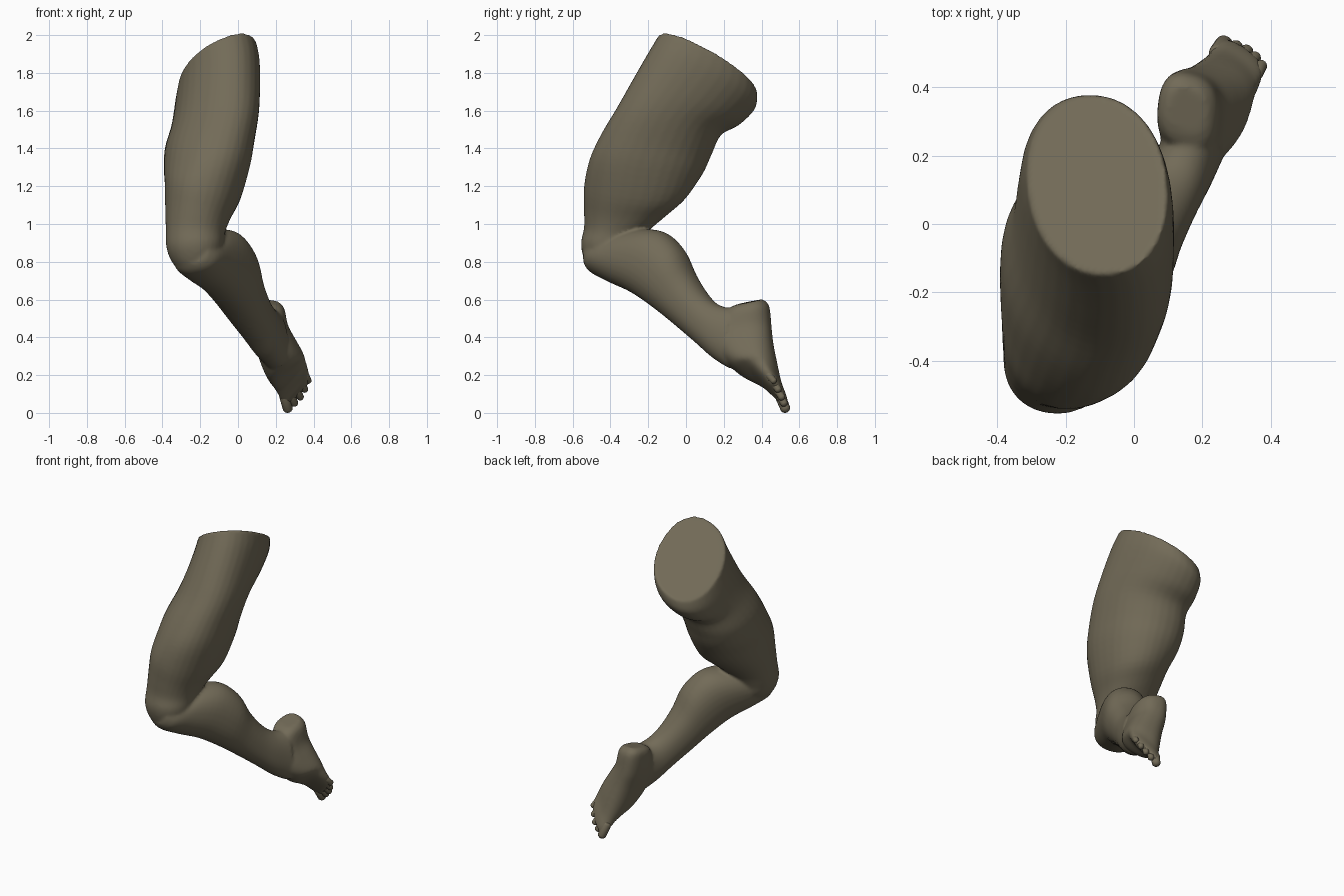
import bpy, bmesh, math
from mathutils import Vector

if "Cube" in bpy.data.objects:
    bpy.data.objects.remove(bpy.data.objects["Cube"])

SEG = 32
skin = bpy.data.materials.new("olive_skin")
skin.diffuse_color = (0.17, 0.147, 0.097, 1)
skin.use_nodes = True
skin.node_tree.nodes["Principled BSDF"].inputs["Base Color"].default_value = skin.diffuse_color


def spline(a, b, c, d, t):
    return 0.5 * (2*b + (c-a)*t + (2*a - 5*b + 4*c - d)*t*t + (3*b - a - 3*c + d)*t**3)


def loft(bm, rows, power, steps=4):
    """Skin rounded sections: front point, back point, half width, optional side direction."""
    soft = lambda x: math.copysign(abs(x) ** power, x)
    secs = []
    for i, r in enumerate(rows):
        f, k = Vector(r[0]), Vector(r[1])
        p, n = rows[max(i-1, 0)], rows[min(i+1, len(rows)-1)]
        axis = Vector(n[0]) + Vector(n[1]) - Vector(p[0]) - Vector(p[1])
        side = Vector(r[3]) if len(r) > 3 else axis.cross(k - f)
        if side.x < 0:
            side = -side
        secs.append(((f+k)/2, (k-f)/2, side.normalized() * r[2]))
    rings, last = [], len(secs) - 1
    for i in range(last):
        near = [secs[max(0, min(last, i+j))] for j in (-1, 0, 1, 2)]
        for s in range(steps + (i == last-1)):
            c, u, v = (spline(*[q[m] for q in near], s/steps) for m in range(3))
            rings.append([bm.verts.new(c + u*soft(math.cos(a)) + v*soft(math.sin(a)))
                          for a in (2*math.pi*(j+.5)/SEG for j in range(SEG))])
    faces = [bm.faces.new(rings[0]), bm.faces.new(rings[-1][::-1])]
    for a, b in zip(rings, rings[1:]):
        for j in range(SEG):
            k = (j+1) % SEG
            faces.append(bm.faces.new((a[j], b[j], b[k], a[k])))
    bmesh.ops.recalc_face_normals(bm, faces=faces)


def finish(bm, name):
    me = bpy.data.meshes.new(name)
    bm.to_mesh(me)
    bm.free()
    me.materials.append(skin)
    for p in me.polygons:
        p.use_smooth = True
    ob = bpy.data.objects.new(name, me)
    bpy.context.collection.objects.link(ob)
    return ob


# Thigh from the flat cut down to the knee
thigh = [
    ((-.09, -.148, 1.985), (-.125, .378, 1.70), .222, (1, 0, .42)),
    ((-.075, -.20, 1.90), (-.14, .368, 1.62), .232, (1, 0, .35)),
    ((-.075, -.275, 1.77), (-.15, .285, 1.535), .233, (1, -.05, .25)),
    ((-.085, -.36, 1.62), (-.16, .185, 1.475), .232, (1, -.1, .12)),
    ((-.12, -.45, 1.47), (-.18, .135, 1.37), .236, (1, -.1, .05)),
    ((-.15, -.51, 1.34), (-.18, .085, 1.26), .228, (1, -.08, 0)),
    ((-.185, -.54, 1.20), (-.19, .00, 1.14), .204),
    ((-.215, -.54, 1.07), (-.21, -.10, 1.05), .176),
    ((-.23, -.54, .98), (-.22, -.20, .96), .158),
    ((-.24, -.555, .90), (-.215, -.25, .88), .152),
    ((-.235, -.545, .83), (-.20, -.26, .83), .138),
    ((-.22, -.52, .765), (-.19, -.30, .77), .10),
]
# Lower leg from the knee to the ankle
calf = [
    ((-.25, -.53, .79), (-.24, -.46, .95), .10),
    ((-.23, -.50, .742), (-.20, -.36, .93), .135),
    ((-.185, -.40, .69), (-.13, -.24, .968), .146),
    ((-.115, -.28, .635), (-.05, -.12, .958), .145),
    ((-.05, -.16, .555), (.02, -.03, .87), .138),
    ((.01, -.05, .468), (.06, .03, .74), .119),
    ((.08, .06, .373), (.105, .10, .632), .103),
    ((.145, .15, .288), (.14, .17, .572), .094),
    ((.20, .23, .235), (.165, .26, .55), .09),
]
# Foot from the heel to the ball, sole turned backwards
ACROSS = (.61, -.41, .68)
foot = [
    ((.15, .27, .575), (.165, .40, .60), .06, (1, -.3, -.1)),
    ((.145, .22, .54), (.17, .435, .565), .09, (1, -.3, -.05)),
    ((.155, .18, .42), (.185, .448, .46), .098, (1, -.3, .2)),
    ((.185, .19, .31), (.225, .455, .38), .106, (1, -.38, .4)),
    ((.225, .26, .225), (.272, .472, .28), .116, (.9, -.45, .6)),
    ((.26, .36, .19), (.30, .487, .20), .120, ACROSS),
    ((.285, .42, .14), (.316, .507, .145), .116, ACROSS),
    ((.30, .46, .10), (.325, .517, .105), .100, ACROSS),
    ((.307, .475, .09), (.326, .515, .093), .088, ACROSS),
]

# Blend the three volumes into one continuous skin
bm = bmesh.new()
for rows, power in ((thigh, .93), (calf, .9), (foot, .8)):
    loft(bm, rows, power)
leg = finish(bm, "leg_and_foot")
mod = leg.modifiers.new("blend", 'REMESH')
mod.mode = 'VOXEL'
mod.voxel_size = 0.01
mod.use_smooth_shade = True
mod = leg.modifiers.new("soften", 'SMOOTH')
mod.factor, mod.iterations = 0.5, 6

# Five toes fanned along the ball of the foot
for i in range(5):
    t = i / 4
    bulge = math.sin(math.pi * t) * Vector((.012, .012, -.014))
    base = Vector((.247, .50, .085)).lerp(Vector((.358, .438, .20)), t)
    tip = Vector((.262, .524, .028)).lerp(Vector((.371, .462, .172)), t) + bulge
    r = .028 if i == 0 else .022 - .0008 * i
    bm = bmesh.new()
    bmesh.ops.create_uvsphere(bm, u_segments=16, v_segments=10, radius=r)
    half = (tip - base).length / 2
    for v in bm.verts:
        v.co.z += half if v.co.z > 0 else -half
    toe = finish(bm, "toe_%d" % (i+1))
    toe.location = (base + tip) / 2
    toe.rotation_mode = 'QUATERNION'
    toe.rotation_quaternion = (tip - base).to_track_quat('Z', 'Y')
